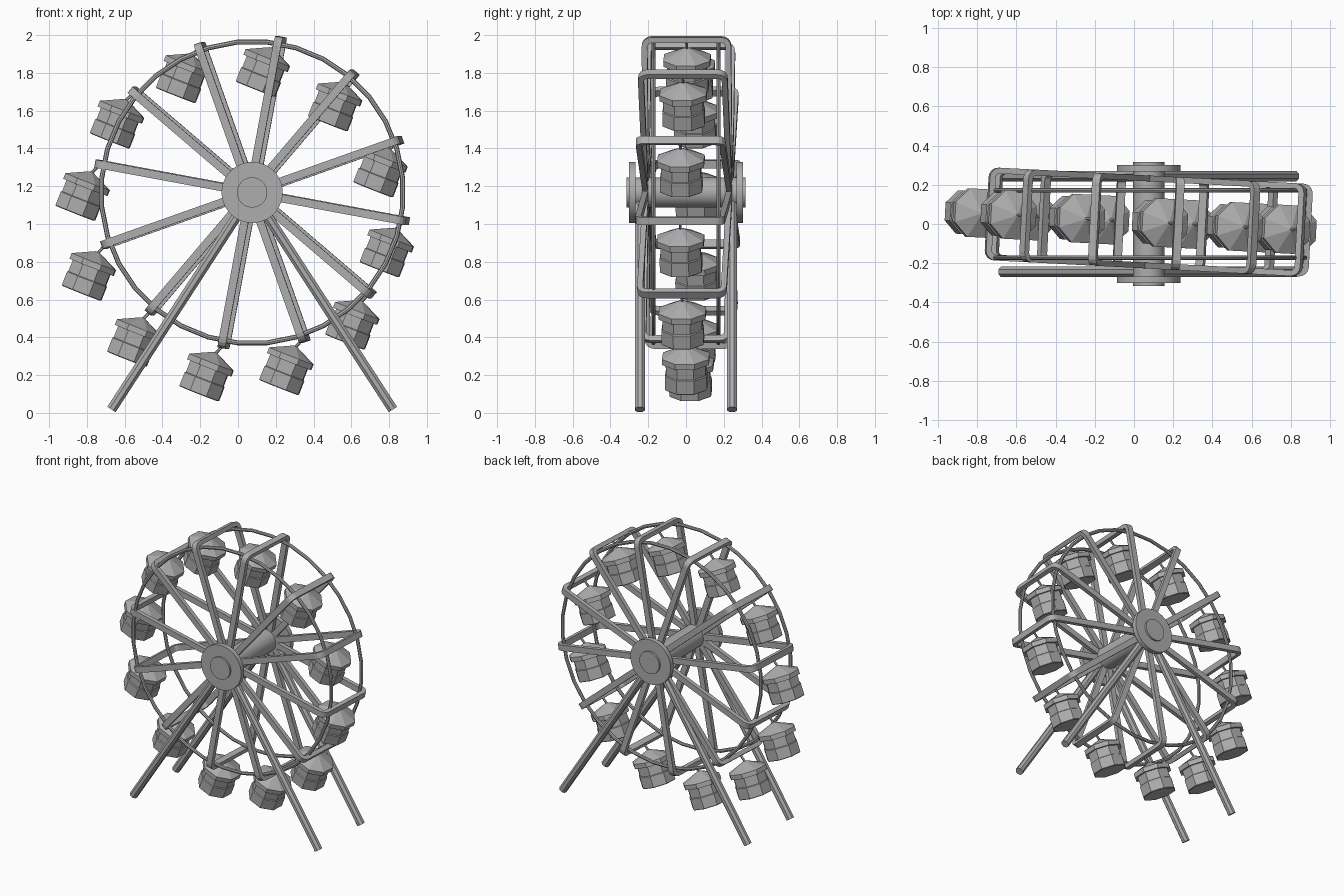
import bpy, bmesh, math
from mathutils import Matrix, Vector

if "Cube" in bpy.data.objects:
    bpy.data.objects.remove(bpy.data.objects["Cube"])

HUB = Vector((0.075, 0.01, 1.167))
AXLE = Matrix.Translation((HUB.x, 0, HUB.z)) @ Matrix.Rotation(math.pi / 2, 4, 'X')
WHEEL = Matrix.Translation(HUB) @ Matrix.Rotation(math.radians(-3), 4, 'Z')

grey = bpy.data.materials.new("plain_grey")
grey.diffuse_color = (0.42, 0.42, 0.42, 1)
grey.use_nodes = True
grey.node_tree.nodes["Principled BSDF"].inputs["Base Color"].default_value = grey.diffuse_color


def finish(name, bm, matrix, smooth=False):
    bmesh.ops.recalc_face_normals(bm, faces=bm.faces)
    mesh = bpy.data.meshes.new(name)
    bm.to_mesh(mesh)
    bm.free()
    mesh.materials.append(grey)
    obj = bpy.data.objects.new(name, mesh)
    bpy.context.collection.objects.link(obj)
    obj.matrix_world = matrix
    if smooth:
        bpy.ops.object.select_all(action='DESELECT')
        obj.select_set(True)
        bpy.context.view_layer.objects.active = obj
        bpy.ops.object.shade_smooth_by_angle(angle=math.radians(35))
    return obj


def lathe(name, profile, sides, matrix, ring=False, smooth=False, turn=0.5):
    """Spin (radius, height) points around local z; cap the ends unless it is a ring."""
    bm = bmesh.new()
    loops = []
    for r, h in profile:
        angles = [2 * math.pi * (i + turn) / sides for i in range(sides)]
        loops.append([bm.verts.new((r * math.cos(a), r * math.sin(a), h)) for a in angles])
    pairs = list(zip(loops, loops[1:]))
    if ring:
        pairs.append((loops[-1], loops[0]))
    else:
        bm.faces.new(loops[0])
        bm.faces.new(loops[-1])
    for a, b in pairs:
        for i in range(sides):
            j = (i + 1) % sides
            bm.faces.new((a[i], a[j], b[j], b[i]))
    return finish(name, bm, matrix, smooth)


def rod(name, a, b, radius, sides):
    """Straight bar between two points."""
    a, b = Vector(a), Vector(b)
    turn = (b - a).to_track_quat('Z', 'Y').to_matrix().to_4x4()
    return lathe(name, [(radius, 0), (radius, (b - a).length)], sides,
                 Matrix.Translation(a) @ turn)


def outline(half, top, corner):
    """Open U outline in (y, z) with rounded outer corners."""
    right = []
    for i in range(5):
        a = math.pi / 8 * i
        right.append((half - corner + corner * math.cos(a), top - corner + corner * math.sin(a)))
    right = [(half, 0.06)] + right
    return right + [(-y, z) for y, z in reversed(right)]


def frame(name, matrix, width=0.042, thick=0.03):
    """Pair of spokes joined by a crossbar at the rim."""
    bm = bmesh.new()
    outer = outline(0.237, 0.838, 0.05)
    inner = outline(0.237 - thick, 0.838 - thick, 0.05 - thick)
    rows = []
    for (yo, zo), (yi, zi) in zip(outer, inner):
        s = width / 2
        rows.append([bm.verts.new(p) for p in
                     ((-s, yo, zo), (s, yo, zo), (s, yi, zi), (-s, yi, zi))])
    for a, b in zip(rows, rows[1:]):
        for i in range(4):
            j = (i + 1) % 4
            bm.faces.new((a[i], a[j], b[j], b[i]))
    bm.faces.new(rows[0])
    bm.faces.new(rows[-1])
    return finish(name, bm, matrix)


# Axle and hub plates
lathe("axle", [(0.08, -0.315), (0.08, 0.315)], 32, AXLE, smooth=True)
for side, label in ((-1, "front"), (1, "back")):
    lathe(label + "_hub_plate", [(0.162, -side * 0.268), (0.162, -side * 0.302)], 32,
          AXLE, smooth=True)

    # Rim ring
    tube = [(0.8 + 0.013 * math.cos(k * math.pi / 4),
             -side * 0.172 + 0.011 * math.sin(k * math.pi / 4)) for k in range(8)]
    lathe(label + "_rim_ring", tube, 32, AXLE, ring=True, smooth=True)

    # Support legs
    for x, hand in ((-0.67, "left"), (0.82, "right")):
        rod(f"{label}_{hand}_leg", (HUB.x, side * 0.244, HUB.z),
            (x, side * 0.244, 0.018), 0.0285, 8)

# Spoke frames with hanging cabins
cabin_profile = [(0.115, 0), (0.12, 0.004), (0.12, 0.08), (0.114, 0.084), (0.114, 0.148),
                 (0.134, 0.148), (0.134, 0.18), (0.012, 0.235)]
for n in range(12):
    angle = math.radians(10.5 + 30 * n)
    frame(f"spoke_frame_{n + 1}", WHEEL @ Matrix.Rotation(angle, 4, 'Y'))

    bar = Vector((0.82 * math.sin(angle), 0, 0.82 * math.cos(angle)))
    hang = Matrix.Translation(bar + Vector((-0.132, 0, -0.26)))
    tilt = Matrix.Rotation(math.radians(21.5), 4, 'Y')
    lathe(f"cabin_{n + 1}", cabin_profile, 8, WHEEL @ hang @ tilt)
    top = WHEEL @ hang @ tilt @ Vector((0, 0, 0.225))
    rod(f"cabin_hook_{n + 1}", top, WHEEL @ bar, 0.008, 6)
